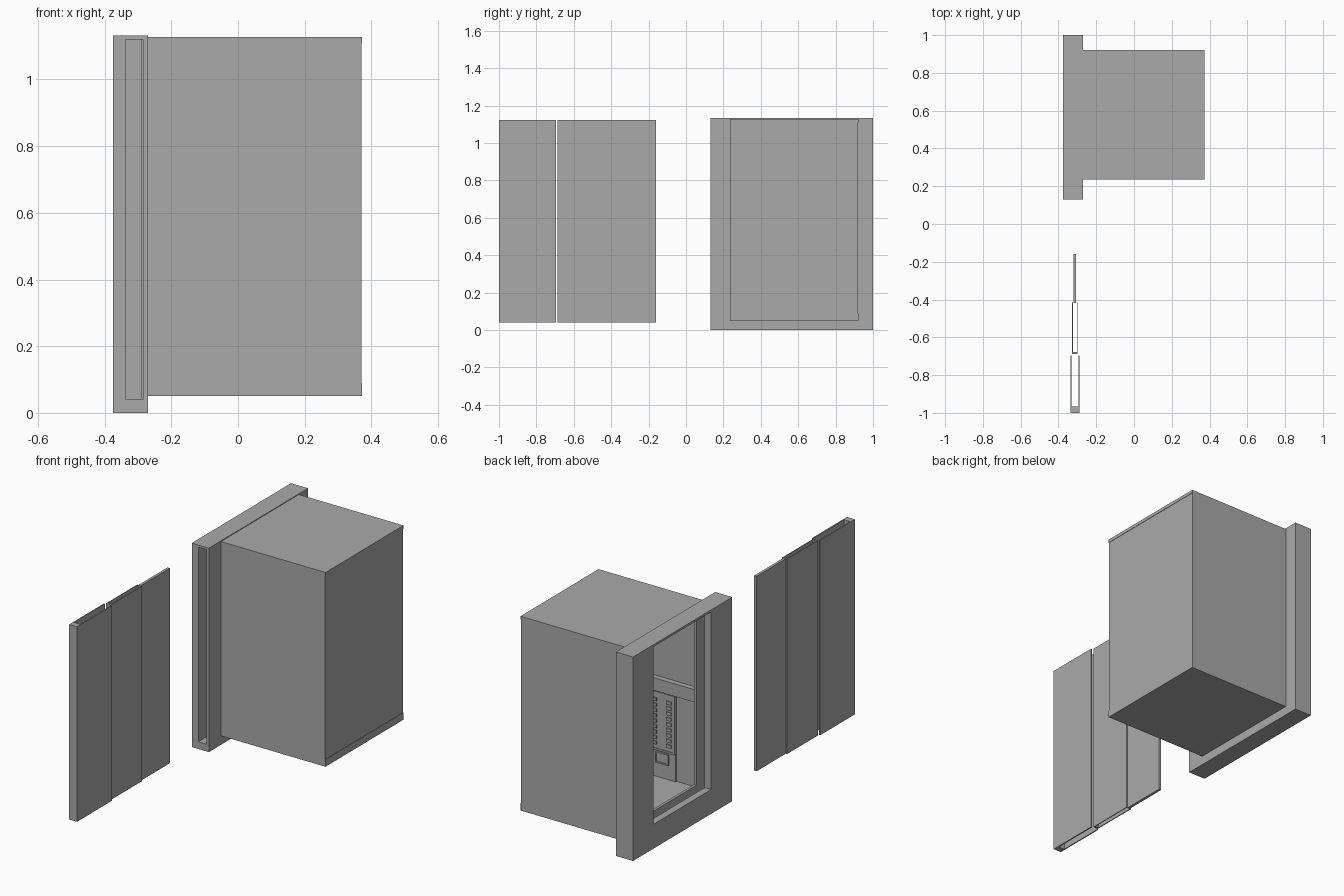
import bpy, bmesh

if "Cube" in bpy.data.objects:
    bpy.data.objects.remove(bpy.data.objects["Cube"])

grey = bpy.data.materials.new("metal_grey")
grey.diffuse_color = (0.4, 0.4, 0.4, 1)
grey.use_nodes = True
grey.node_tree.nodes["Principled BSDF"].inputs["Base Color"].default_value = grey.diffuse_color


def add_box(bm, x0, x1, y0, y1, z0, z1):
    v = bmesh.ops.create_cube(bm, size=1)["verts"]
    for p in v:
        p.co.x = x1 if p.co.x > 0 else x0
        p.co.y = y1 if p.co.y > 0 else y0
        p.co.z = z1 if p.co.z > 0 else z0


def boxes(name, *dims):
    """One object made of axis aligned boxes (x0, x1, y0, y1, z0, z1)."""
    bm = bmesh.new()
    for d in dims:
        add_box(bm, *d)
    me = bpy.data.meshes.new(name)
    bm.to_mesh(me)
    bm.free()
    me.materials.append(grey)
    ob = bpy.data.objects.new(name, me)
    bpy.context.collection.objects.link(ob)
    return ob


def carve(ob, *dims):
    """Cut boxes out of an object and discard the cutters."""
    for d in dims:
        c = boxes("cutter", d)
        c.hide_render = True
        m = ob.modifiers.new("cut", "BOOLEAN")
        m.operation, m.object, m.solver = "DIFFERENCE", c, "EXACT"
        bpy.context.view_layer.update()
        dg = bpy.context.evaluated_depsgraph_get()
        me = bpy.data.meshes.new_from_object(ob.evaluated_get(dg))
        ob.modifiers.clear()
        ob.data = me
        bpy.data.objects.remove(c)


# Door frame with opening, and a pocket slot for the sliding door
frame = boxes("door_frame", (-.375, -.27, .13, 1.0, 0, 1.132))
carve(frame, (-.5, -.1, .315, .822, .135, 1.12),
      (-.335, -.285, .05, .835, .04, 1.12))

# Cabin shell, open towards the frame
cabin = boxes("cabin_shell", (-.27, .37, .236, .92, .05, 1.128))
carve(cabin, (-.4, .35, .256, .90, .09, 1.11))

# Slightly proud floor and ceiling edges
for name, z0, z1 in (("floor_edge", .05, .09), ("ceiling_edge", 1.11, 1.128)):
    boxes(name, (.37, .372, .235, .921, z0, z1))

# Interior: ledge, raised wall panel, control panel with buttons, phone box
W = .256
boxes("wall_ledge", (-.27, .35, W, W + .03, .575, .645))
boxes("raised_wall_panel", (-.12, .35, W, W + .008, .09, .575))
panel = boxes("control_panel", (-.12, .04, W + .008, W + .018, .24, .565))
carve(panel, (-.11, .03, W + .014, W + .05, .25, .555))
boxes("buttons", *[(x, x + .03, W + .012, W + .02, .272 + .03 * i, .29 + .03 * i)
                   for i in range(9) for x in (-.10, -.01)])
phone = boxes("phone_box", (-.08, 0, W + .008, W + .018, .17, .23))
carve(phone, (-.072, -.008, W + .014, W + .05, .178, .222))

# Telescopic door: two hollow leaves, open top and bottom, and a solid leaf
Z = (.04, 1.122)
outer = boxes("outer_door_leaf", (-.337, -.288, -1.0, -.695, *Z))
carve(outer, (-.331, -.295, -.965, -.6, -.1, 1.3))
middle = boxes("middle_door_leaf", (-.329, -.298, -.688, -.415, *Z))
carve(middle, (-.324, -.303, -.677, -.3, -.1, 1.3))
boxes("inner_door_leaf", (-.321, -.306, -.418, -.16, *Z))
